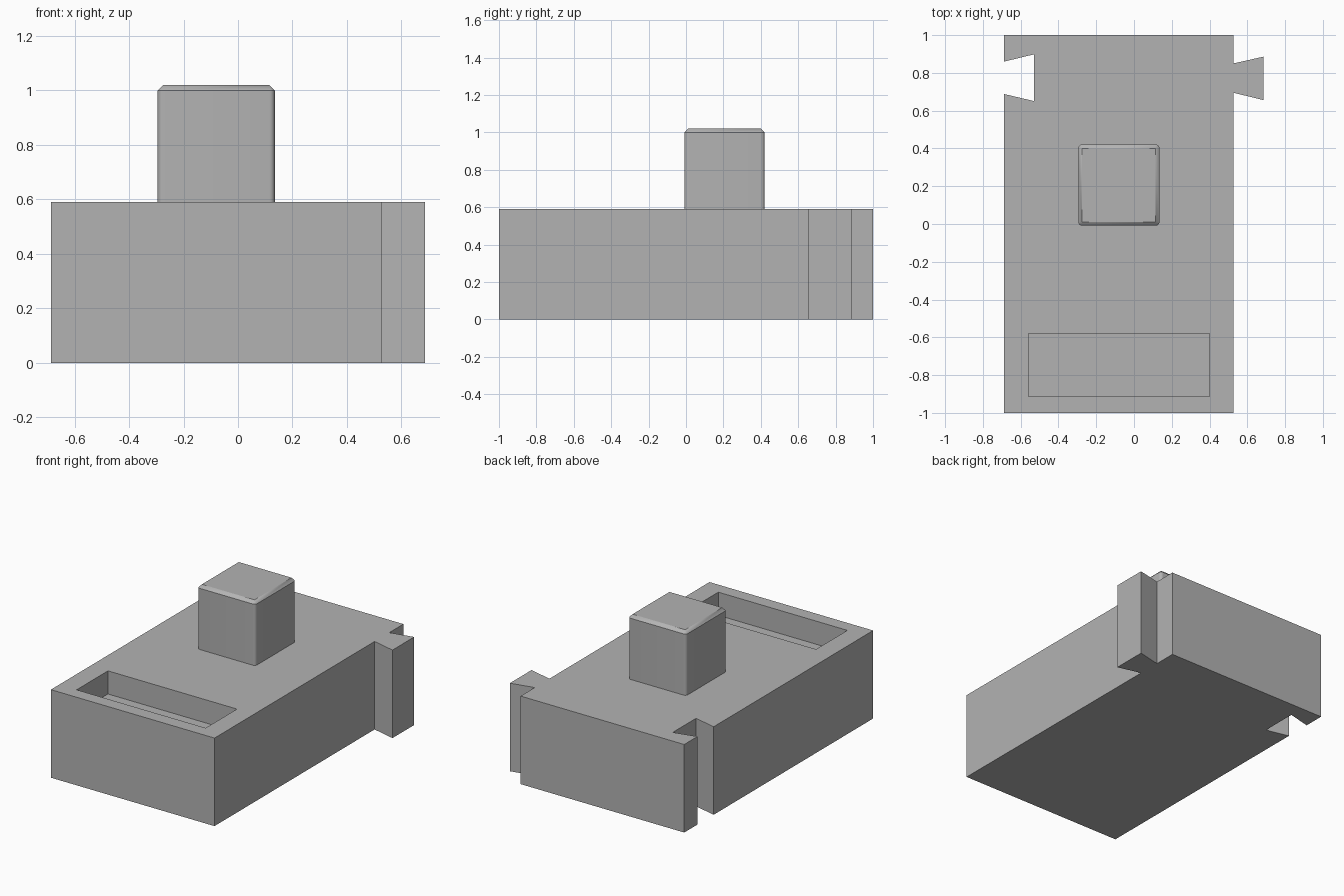
import bpy, bmesh, math

if "Cube" in bpy.data.objects:
    bpy.data.objects.remove(bpy.data.objects["Cube"])

HEIGHT = 0.59

grey = bpy.data.materials.new("plain grey")
grey.diffuse_color = (0.45, 0.45, 0.45, 1)
grey.use_nodes = True
grey.node_tree.nodes["Principled BSDF"].inputs["Base Color"].default_value = grey.diffuse_color


def make_object(name, bm):
    bmesh.ops.recalc_face_normals(bm, faces=bm.faces)
    mesh = bpy.data.meshes.new(name)
    bm.to_mesh(mesh)
    bm.free()
    mesh.materials.append(grey)
    obj = bpy.data.objects.new(name, mesh)
    bpy.context.collection.objects.link(obj)
    return obj


def prism(name, outline, z0, z1):
    """Extrude a flat outline from z0 up to z1."""
    bm = bmesh.new()
    face = bm.faces.new([bm.verts.new((x, y, z0)) for x, y in outline])
    extruded = bmesh.ops.extrude_face_region(bm, geom=[face])["geom"]
    top = [v for v in extruded if isinstance(v, bmesh.types.BMVert)]
    bmesh.ops.translate(bm, verts=top, vec=(0, 0, z1 - z0))
    return make_object(name, bm)


# Body: block with a dovetail tab on the right and a matching slot on the left
body = prism("body", [
    (-0.687, -1), (0.526, -1),
    (0.526, 0.695), (0.686, 0.656), (0.686, 0.886), (0.526, 0.85),
    (0.526, 1), (-0.687, 1),
    (-0.687, 0.86), (-0.53, 0.898), (-0.53, 0.651), (-0.687, 0.688),
], 0, HEIGHT)

# Shallow rectangular pocket in the top, near the front
cutter = prism("pocket_cutter", [
    (-0.558, -0.912), (0.399, -0.912), (0.399, -0.58), (-0.558, -0.58),
], HEIGHT - 0.155, HEIGHT + 0.2)
cutter.hide_render = True
cutter.hide_viewport = False
cut = body.modifiers.new("pocket", "BOOLEAN")
cut.operation = "DIFFERENCE"
cut.solver = "EXACT"
cut.object = cutter
bpy.context.view_layer.objects.active = body
bpy.ops.object.modifier_apply(modifier=cut.name)
bpy.data.objects.remove(cutter)

# Knob: square post with rounded upright edges and a chamfered top
cx, cy, half, r, knob_top = -0.08, 0.206, 0.215, 0.02, 1.02
bm = bmesh.new()
rings = []
for z, radius in ((HEIGHT, r), (knob_top - r, r), (knob_top, 0)):
    ring = []
    for corner in range(4):
        a0 = corner * math.pi / 2
        sx, sy = ((1, 1), (-1, 1), (-1, -1), (1, -1))[corner]
        for i in range(7 if radius else 1):
            a = a0 + i * math.pi / 12
            ring.append(bm.verts.new((cx + sx * (half - r) + radius * math.cos(a),
                                      cy + sy * (half - r) + radius * math.sin(a), z)))
            if not radius:
                ring[-1].co.x = cx + sx * (half - r)
                ring[-1].co.y = cy + sy * (half - r)
    rings.append(ring)
low, high, cap = rings
n = len(low)
for i in range(n):
    j = (i + 1) % n
    bm.faces.new((low[i], low[j], high[j], high[i]))
    c, d = cap[i // 7], cap[j // 7]
    bm.faces.new((high[i], high[j], c) if c is d else (high[i], high[j], d, c))
bm.faces.new(cap)
bm.faces.new(low[::-1])
knob = make_object("knob", bm)

bpy.ops.object.select_all(action="DESELECT")
knob.select_set(True)
bpy.context.view_layer.objects.active = knob
bpy.ops.object.shade_smooth_by_angle(angle=math.radians(30))
